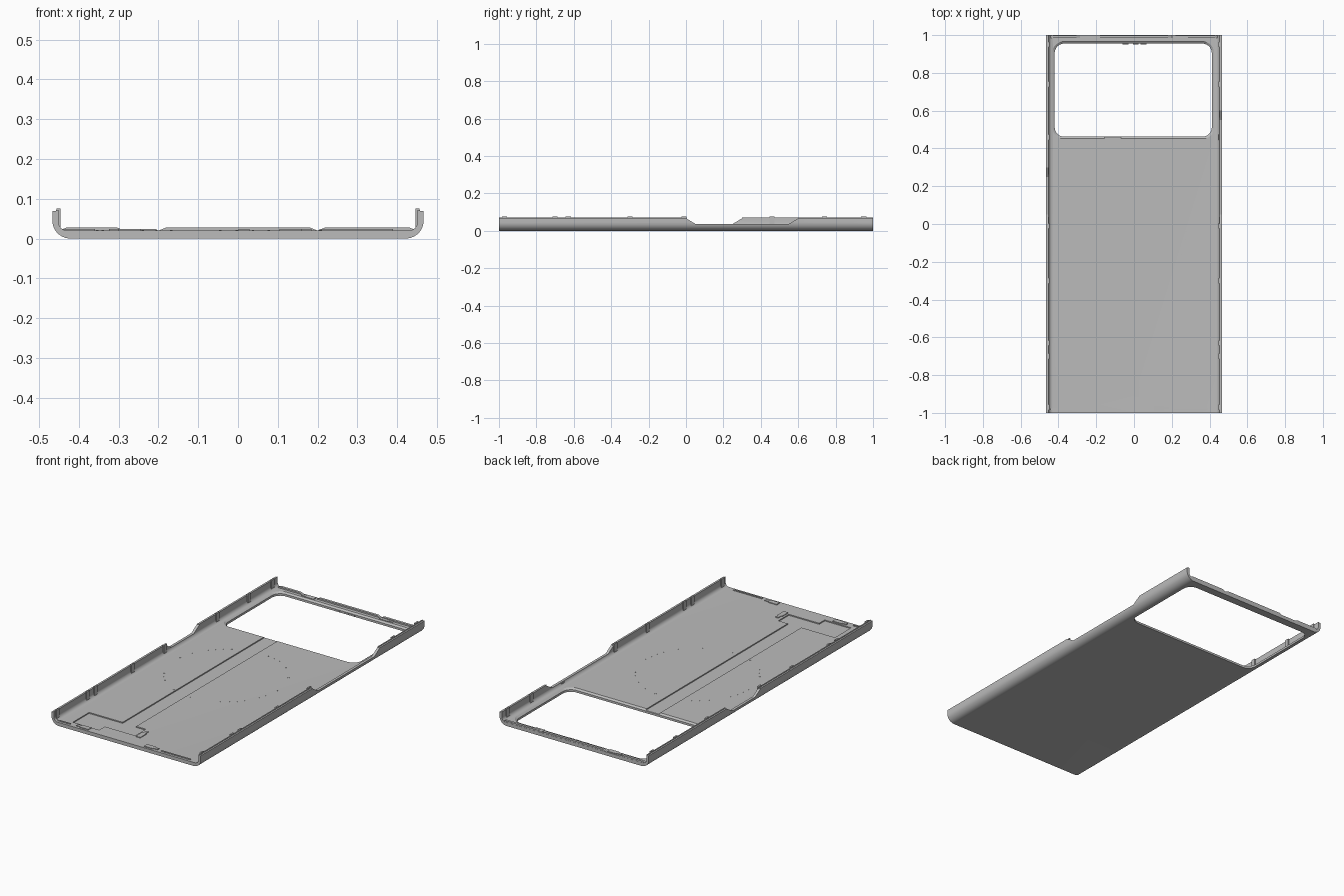
import bpy, bmesh
from math import sin, cos, pi, radians

if "Cube" in bpy.data.objects:
    bpy.data.objects.remove(bpy.data.objects["Cube"])

grey = bpy.data.materials.new("plain grey")
grey.use_nodes = True
COLOUR = (0.5, 0.5, 0.5, 1)
grey.diffuse_color = COLOUR
grey.node_tree.nodes["Principled BSDF"].inputs["Base Color"].default_value = COLOUR

W, FLOOR, TOP = 0.467, 0.02, 0.069


def loft(name, rings):
    """Closed solid through matching rings of points."""
    bm = bmesh.new()
    loops = [[bm.verts.new(p) for p in ring] for ring in rings]
    n = len(loops[0])
    for a, b in zip(loops, loops[1:]):
        for i in range(n):
            j = (i + 1) % n
            bm.faces.new((a[i], a[j], b[j], b[i]))
    bm.faces.new(loops[0])
    bm.faces.new(loops[-1])
    bmesh.ops.recalc_face_normals(bm, faces=bm.faces[:])
    mesh = bpy.data.meshes.new(name)
    bm.to_mesh(mesh)
    bm.free()
    obj = bpy.data.objects.new(name, mesh)
    bpy.context.collection.objects.link(obj)
    mesh.materials.append(grey)
    return obj


def box(name, x0, x1, y0, y1, z0, z1):
    return loft(name, [[(x0, y0, z), (x1, y0, z), (x1, y1, z), (x0, y1, z)] for z in (z0, z1)])


def prism_x(name, x0, x1, outline):
    return loft(name, [[(x, y, z) for y, z in outline] for x in (x0, x1)])


def prism_y(name, y0, y1, outline):
    return loft(name, [[(x, y, z) for x, z in outline] for y in (y0, y1)])


def arc(cx, cz, r, a0, a1, n=10):
    angles = [radians(a0 + (a1 - a0) * i / n) for i in range(n + 1)]
    return [(cx + r * cos(a), cz + r * sin(a)) for a in angles]


def rounded_rect(x0, x1, y0, y1, r, z):
    corners = ((x1, y0, -90), (x1, y1, 0), (x0, y1, 90), (x0, y0, 180))
    points = []
    for x, y, a in corners:
        cx = x - r if x == x1 else x + r
        cy = y - r if y == y1 else y + r
        points += [(px, py, z) for px, py in arc(cx, cy, r, a, a + 90, 8)]
    return points


def activate(obj):
    bpy.ops.object.select_all(action="DESELECT")
    obj.select_set(True)
    bpy.context.view_layer.objects.active = obj


def cut(target, cutter):
    mod = target.modifiers.new("cut", "BOOLEAN")
    mod.operation, mod.solver, mod.object = "DIFFERENCE", "EXACT", cutter
    activate(target)
    bpy.ops.object.modifier_apply(modifier=mod.name)
    bpy.data.objects.remove(cutter)


# Shell: curved-edge tray section swept from front to back
R, r = 0.045, 0.022
inner = W - 0.015
half = (arc(W - R, R, R, -90, 0) + [(W, TOP), (W - 0.009, TOP), (W - 0.009, TOP + 0.003),
        (inner, TOP + 0.003)] + arc(inner - r, FLOOR + r, r, 0, -90, 6))
section = half + [(-x, z) for x, z in reversed(half)]
shell = prism_y("back_shell", -1, 1, section)

# Camera opening with sloped rim
cut(shell, loft("opening_cutter", [
    rounded_rect(-0.42, 0.412, 0.462, 0.955, 0.05, -0.02),
    rounded_rect(-0.42, 0.412, 0.462, 0.955, 0.05, 0.012),
    rounded_rect(-0.433, 0.425, 0.45, 0.967, 0.06, FLOOR + 0.001),
    rounded_rect(-0.433, 0.425, 0.45, 0.967, 0.06, 0.03)]))

# Sloped dips in the side walls
for name, x0, x1, y1 in (("left", 0.44, 0.5, 0.6), ("right", -0.5, -0.44, 0.3)):
    cut(shell, prism_x(name + "_dip_cutter", x0, x1,
        [(0, 0.1), (0, 0.067), (0.05, 0.037), (y1 - 0.05, 0.037), (y1, 0.067), (y1, 0.1)]))

# Recessed cable channel ending in a stepped pocket
DEEP = FLOOR - 0.006
pocket = [(-0.365, -0.955), (-0.2, -0.955), (-0.2, -0.905), (-0.01, -0.905), (-0.01, -0.81),
          (-0.07, -0.81), (-0.07, 0.5), (-0.155, 0.5), (-0.155, -0.81), (-0.365, -0.81)]
cut(shell, loft("channel_cutter", [[(x, y, z) for x, y in pocket] for z in (DEEP, 0.05)]))

activate(shell)
bpy.ops.object.shade_smooth_by_angle(angle=radians(30))

# Back lip with sloped gaps
LIP = 0.028
for i, (a, b) in enumerate(((-0.45, -0.285), (-0.2, 0.2), (0.2, 0.45))):
    prism_y(f"back_lip_{i + 1}", 0.985, 0.999,
            [(a, 0.015), (b, 0.015), (b, FLOOR), (b - 0.02, LIP), (a + 0.02, LIP), (a, FLOOR)])

# Low front ridges
for i, (a, b) in enumerate(((-0.45, -0.36), (0.21, 0.39))):
    box(f"front_ridge_{i + 1}", a, b, -0.986, -0.978, 0.015, FLOOR + 0.004)

# Snap ribs inside both side walls
for side, s in (("left", 1), ("right", -1)):
    for i, y in enumerate((-0.97, -0.7, -0.63, -0.3, -0.01, 0.46, 0.74, 0.95)):
        in_dip = side == "left" and 0 < y < 0.6
        top = 0.036 if in_dip else 0.076
        xs = sorted((s * 0.447, s * 0.456))
        box(f"{side}_rib_{i + 1}", *xs, y - 0.014, y + 0.014, 0.026, top)

# Small two-step clips on the floor: a body and a narrower tongue
def clip(name, x, y, d, upright=False):
    for part, a, b, w in (("body", -0.035, 0.02, 0.014), ("tongue", 0.02, 0.045, 0.008)):
        lo, hi = sorted((d * a, d * b))
        if upright:
            box(f"{name}_{part}", x - w, x + w, y + lo, y + hi, 0.015, FLOOR + 0.004)
        else:
            box(f"{name}_{part}", x + lo, x + hi, y - w, y + w, 0.015, FLOOR + 0.004)


clip("back_right_clip", -0.24, 0.981, -1)
clip("back_left_clip", 0.24, 0.981, 1)
clip("front_right_clip", -0.28, -0.975, -1)
clip("front_left_clip", 0.14, -0.975, 1)
clip("pocket_clip", 0.015, -0.88, 1, upright=True)

# Tabs on the rear edge of the opening
for i, x in enumerate((-0.045, 0.01, 0.05)):
    box(f"opening_tab_{i + 1}", x - 0.015, x + 0.015, 0.95, 0.958, 0.004, 0.012)

# Broken ring of faint marks around the charging area
for i in range(48):
    if i % 12 in (1, 2, 3, 8):
        continue
    a = 2 * pi * i / 48
    x, y = -0.045 + 0.32 * cos(a), -0.04 + 0.32 * sin(a)
    if -0.16 < x < -0.06:
        continue
    box(f"ring_mark_{i + 1}", x - 0.003, x + 0.003, y - 0.003, y + 0.003, 0.019, FLOOR + 0.0008)
